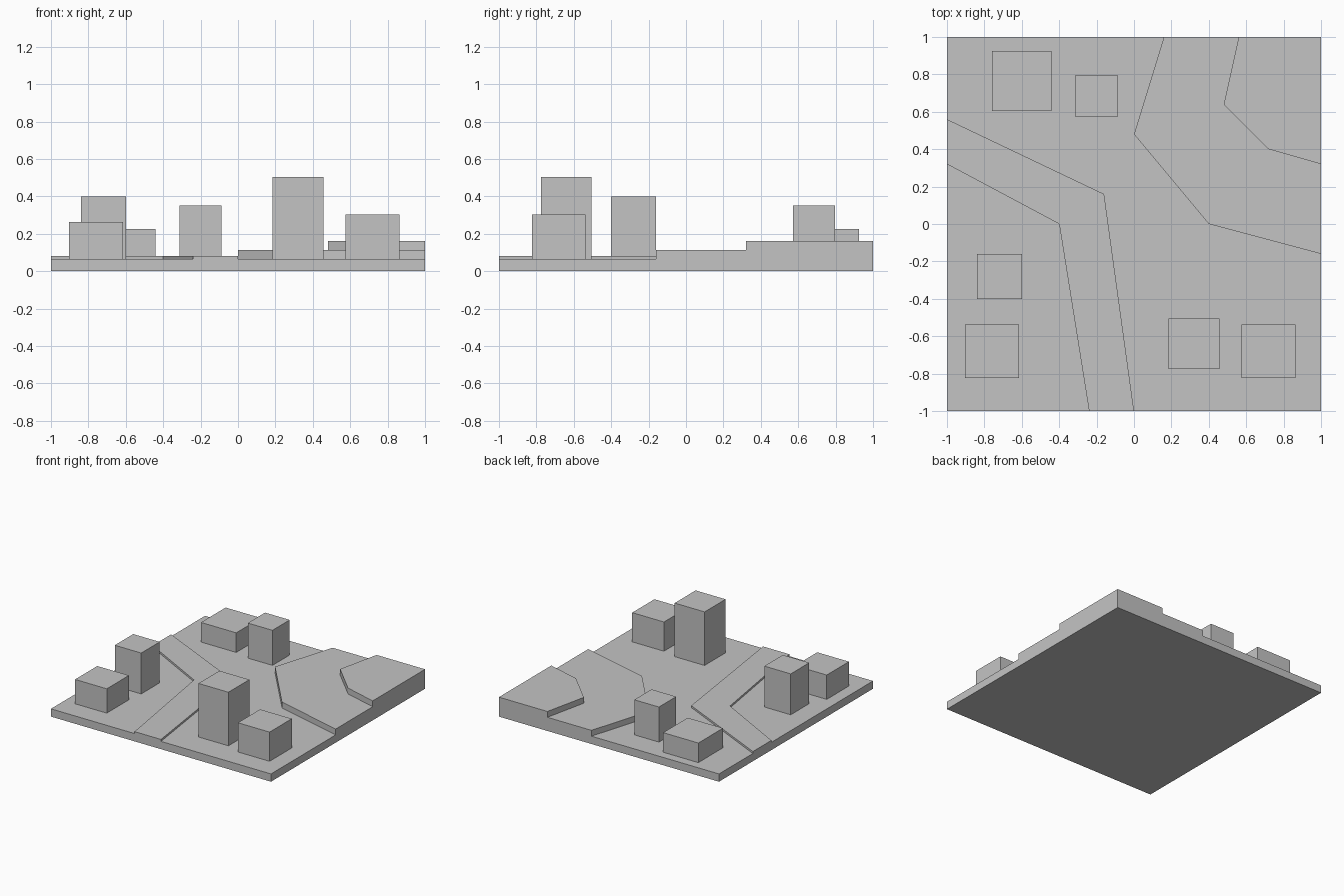
import bpy
import bmesh

cube = bpy.data.objects.get("Cube")
if cube:
    bpy.data.objects.remove(cube, do_unlink=True)

GREY = (0.55, 0.55, 0.55, 1)
grey = bpy.data.materials.new("plain_grey")
grey.use_nodes = True
grey.diffuse_color = GREY
grey.node_tree.nodes["Principled BSDF"].inputs["Base Color"].default_value = GREY

GROUND = 0.064


def slab(name, outline, bottom, top):
    """Flat outline extruded upwards from bottom to top."""
    bm = bmesh.new()
    face = bm.faces.new([bm.verts.new((x, y, bottom)) for x, y in outline])
    lifted = bmesh.ops.extrude_face_region(bm, geom=[face], use_keep_orig=True)
    for v in lifted["geom"]:
        if isinstance(v, bmesh.types.BMVert):
            v.co.z = top
    bmesh.ops.recalc_face_normals(bm, faces=bm.faces)
    mesh = bpy.data.meshes.new(name)
    bm.to_mesh(mesh)
    bm.free()
    mesh.materials.append(grey)
    obj = bpy.data.objects.new(name, mesh)
    bpy.context.collection.objects.link(obj)
    return obj


def block(name, x, y, size, top):
    """Square building standing on the ground plate."""
    h = size / 2
    slab(name, [(x - h, y - h), (x + h, y - h), (x + h, y + h), (x - h, y + h)],
         GROUND, top)


# Ground plate
slab("ground_plate", [(-1, -1), (1, -1), (1, 1), (-1, 1)], 0, GROUND)

# Bent road strip
slab("road", [(-1, 0.32), (-0.4, 0), (-0.24, -1), (0, -1), (-0.16, 0.16), (-1, 0.56)],
     GROUND, 0.08)

# Stepped hill in the back left corner
slab("lower_terrace", [(0.16, 1), (0, 0.48), (0.4, 0), (1, -0.16), (1, 1)],
     GROUND, 0.112)
slab("upper_terrace", [(0.56, 1), (0.48, 0.64), (0.72, 0.4), (1, 0.32), (1, 1)],
     0.112, 0.16)

# Buildings
block("back_wide_building", -0.6, 0.765, 0.32, 0.225)
block("back_tall_building", -0.2, 0.685, 0.224, 0.352)
block("side_tall_building", -0.72, -0.28, 0.24, 0.4)
block("side_low_building", -0.76, -0.68, 0.288, 0.264)
block("front_tower", 0.32, -0.64, 0.272, 0.504)
block("front_low_building", 0.72, -0.68, 0.288, 0.304)
